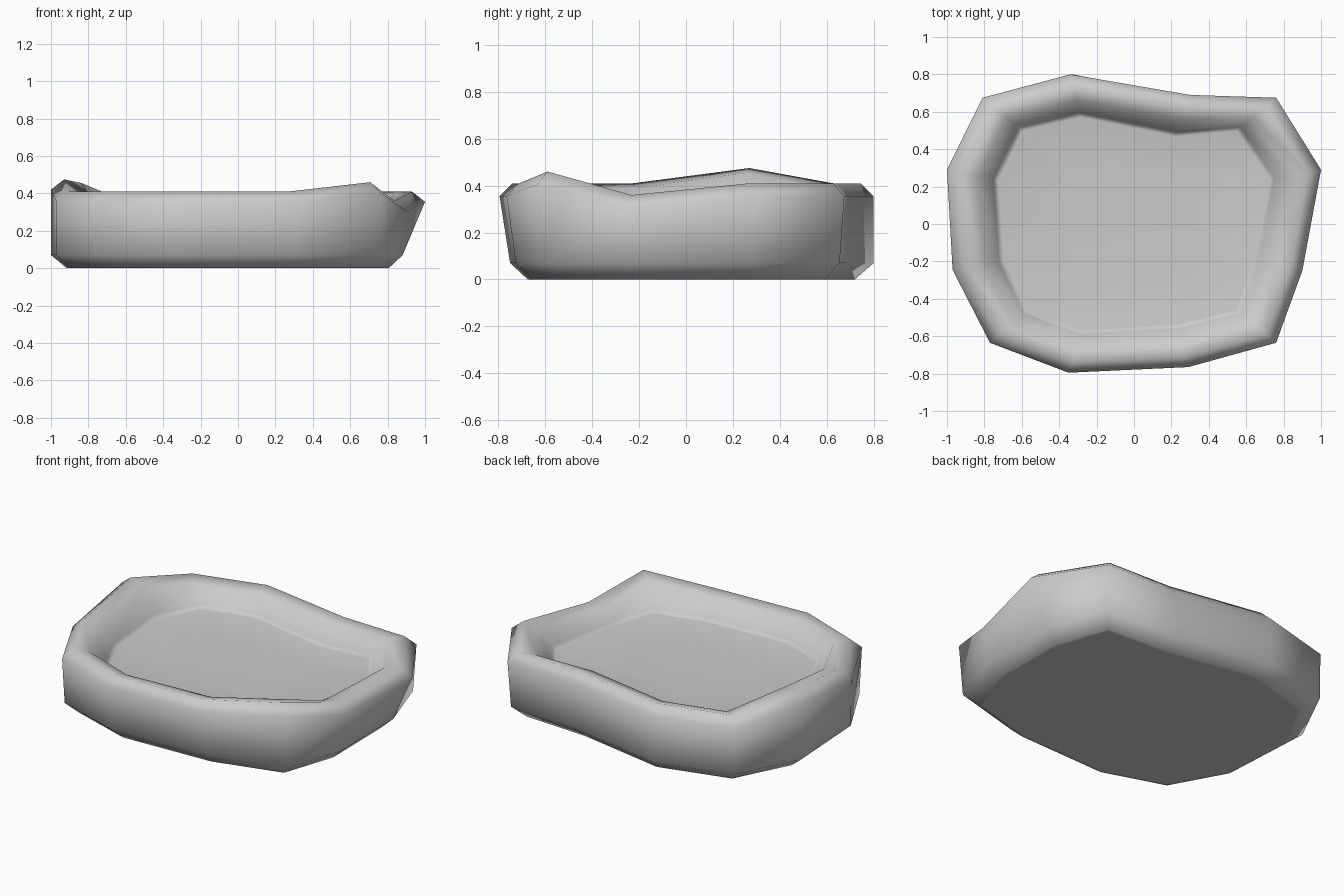
import bpy
import bmesh

cube = bpy.data.objects.get("Cube")
if cube:
    bpy.data.objects.remove(cube)

# One neutral material
grey = bpy.data.materials.new("light grey")
grey.use_nodes = True
colour = (0.6, 0.6, 0.6, 1)
grey.diffuse_color = colour
grey.node_tree.nodes["Principled BSDF"].inputs["Base Color"].default_value = colour

# Plan outlines, counter-clockwise from the front left corner
outer = [(.76, -.635), (.9, -.25), (1, .29), (.76, .675), (.3, .69), (-.34, .8),
         (-.81, .675), (-1, .29), (-.97, -.245), (-.77, -.635), (-.35, -.795), (.29, -.765)]
foot = [(.76, -.6), (.88, -.24), (.875, .28), (.75, .655), (.3, .68), (-.33, .8),
        (-.81, .67), (-1, .29), (-.97, -.24), (-.77, -.61), (-.35, -.75), (.3, -.725)]
floor = [(.56, -.47), (.65, -.2), (.74, .24), (.56, .51), (.23, .48), (-.29, .585),
         (-.61, .51), (-.74, .24), (-.71, -.2), (-.58, -.475), (-.29, -.58), (.24, -.55)]

# Rim height, with a few uneven corners
rim = [.41] * len(outer)
rim[0], rim[1], rim[7] = .46, .36, .475


def scaled(outline, sx, sy):
    return [(x * sx, y * sy) for x, y in outline]


def at_height(outline, z):
    return [(x, y, z) for x, y in outline]


def at_rim(outline, drop):
    return [(x, y, z - drop) for (x, y), z in zip(outline, rim)]


def blend(a, b, t):
    return [tuple(u + (v - u) * t for u, v in zip(p, q)) for p, q in zip(a, b)]


# Cross-section rings: underside, outer wall, rim, inner wall, floor
crest = scaled(outer, .93, .93)
shoulder = at_rim(blend(crest, floor, .5), .02)
floor_edge = at_height(floor, .282)
rings = [
    at_height(scaled(foot, .89, .87), 0),
    at_height(scaled(foot, .915, .9), 0),
    at_height(foot, .07),
    at_rim(outer, .055),
    at_rim(crest, 0),
    shoulder,
    blend(shoulder, floor_edge, .88),
    floor_edge,
    at_height(scaled(floor, .98, .975), .279),
    at_height(scaled(floor, .5, .5), .272),
]

bm = bmesh.new()
loops = [[bm.verts.new(point) for point in ring] for ring in rings]
n = len(outer)
for low, high in zip(loops, loops[1:]):
    for i in range(n):
        j = (i + 1) % n
        bm.faces.new((low[i], low[j], high[j], high[i]))
bm.faces.new(loops[0][::-1])
bm.faces.new(loops[-1])
for face in bm.faces:
    face.smooth = True

mesh = bpy.data.meshes.new("shallow_basin")
bm.to_mesh(mesh)
bm.free()
mesh.materials.append(grey)
basin = bpy.data.objects.new("shallow_basin", mesh)
bpy.context.collection.objects.link(basin)
